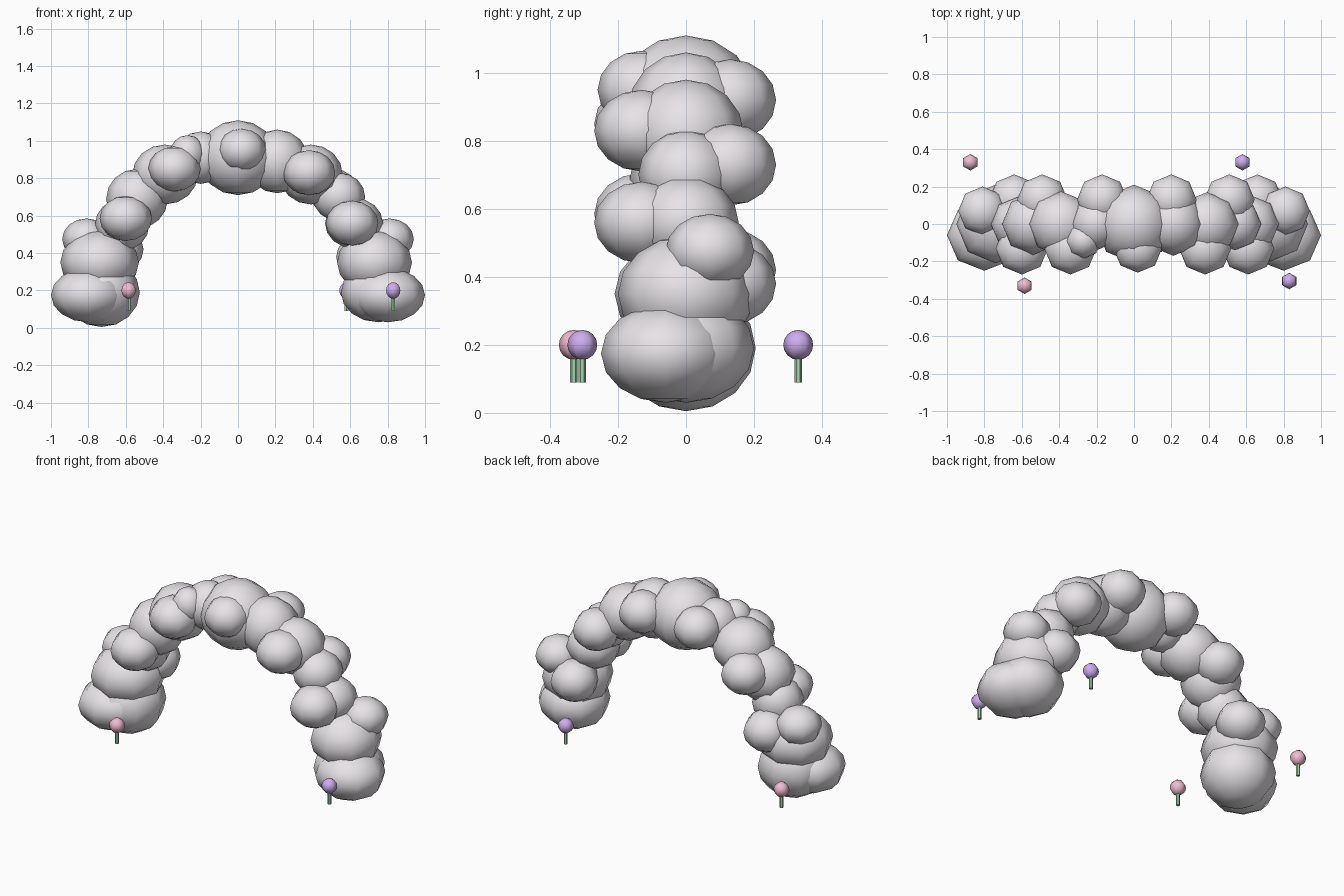
import bpy


def colour(name, rgb):
    m = bpy.data.materials.new(name)
    m.diffuse_color = (*rgb, 1)
    return m


pale = colour("pale_lilac_grey", (0.80, 0.77, 0.80))
pink = colour("pink", (0.88, 0.50, 0.64))
purple = colour("purple", (0.62, 0.42, 0.86))
green = colour("stem_green", (0.36, 0.66, 0.40))


def ball(name, loc, scale, segs=8, rings=8, mat=pale):
    bpy.ops.mesh.primitive_uv_sphere_add(segments=segs, ring_count=rings, radius=1, location=loc)
    ob = bpy.context.object
    ob.name = name
    ob.scale = scale
    bpy.ops.object.shade_smooth()
    ob.data.materials.append(mat)
    return ob


# main clumps along the arch: x, z, horizontal radius, vertical radius
core = [
    (-0.73, 0.19, 0.205, 0.185), (-0.74, 0.35, 0.21, 0.17), (-0.62, 0.55, 0.145, 0.14),
    (-0.54, 0.69, 0.165, 0.16), (-0.39, 0.82, 0.175, 0.16), (-0.20, 0.91, 0.14, 0.14),
    (0.00, 0.91, 0.21, 0.20), (0.21, 0.89, 0.17, 0.17), (0.39, 0.82, 0.17, 0.16),
    (0.54, 0.70, 0.14, 0.13), (0.62, 0.56, 0.155, 0.135), (0.73, 0.35, 0.20, 0.17),
    (0.75, 0.19, 0.20, 0.16),
]
for i, (x, z, r, rz) in enumerate(core):
    ball(f"arch_clump_{i}", (x, 0, z), (r, r, rz))

# bumps on the front and back faces: x, y, z, horizontal radius, vertical radius
bumps = [
    (0.02, -0.13, 0.95, 0.13, 0.115), (-0.34, -0.13, 0.85, 0.14, 0.12),
    (-0.60, -0.13, 0.585, 0.14, 0.12), (0.38, -0.13, 0.83, 0.14, 0.12),
    (0.61, -0.13, 0.56, 0.14, 0.12), (-0.27, -0.09, 0.93, 0.095, 0.10),
    (-0.17, 0.13, 0.92, 0.135, 0.12), (0.20, 0.13, 0.92, 0.135, 0.12),
    (-0.49, 0.13, 0.73, 0.135, 0.12), (0.51, 0.13, 0.73, 0.135, 0.12),
    (-0.64, 0.13, 0.42, 0.135, 0.12), (0.66, 0.13, 0.38, 0.135, 0.12),
    (-0.81, 0.07, 0.475, 0.13, 0.11), (0.81, 0.07, 0.475, 0.13, 0.11),
]
for i, (x, y, z, r, rz) in enumerate(bumps):
    ball(f"arch_bump_{i}", (x, y, z), (r, r, rz))

# broad feet clumps
for s in (-1, 1):
    ball("foot_clump", (s * 0.80, -0.06, 0.175), (0.20, 0.19, 0.145))

# small flowers around the feet
for x, y, m in ((-0.585, -0.33, pink), (-0.875, 0.33, pink),
                (0.83, -0.305, purple), (0.58, 0.33, purple)):
    ball("flower_head", (x, y, 0.20), (0.044,) * 3, 6, 8, m)
    bpy.ops.mesh.primitive_cylinder_add(vertices=6, radius=0.011, depth=0.11, location=(x, y, 0.145))
    stem = bpy.context.object
    stem.name = "flower_stem"
    stem.data.materials.append(green)
